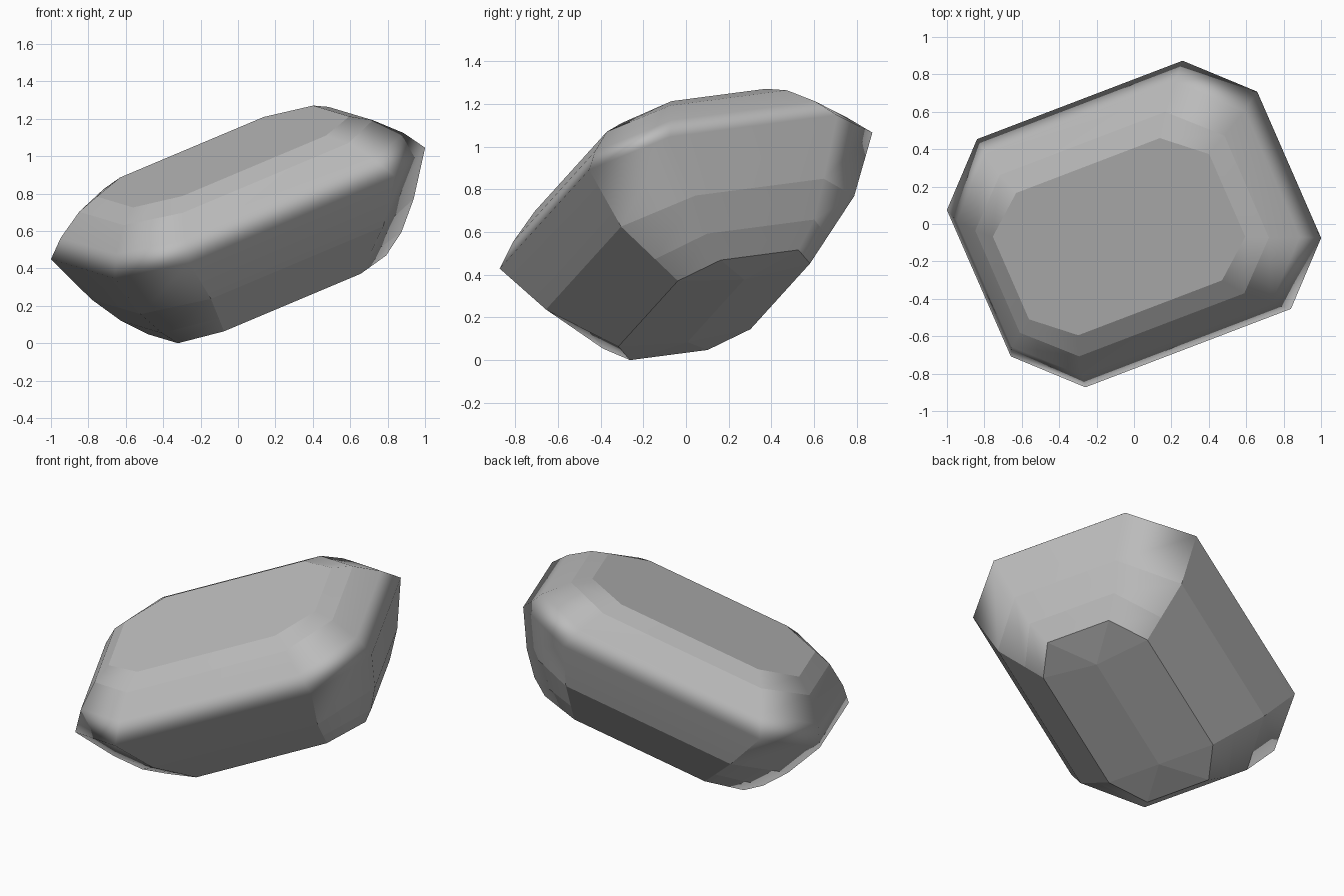
import bpy
import bmesh
from mathutils import Vector, Matrix

if "Cube" in bpy.data.objects:
    bpy.data.objects.remove(bpy.data.objects["Cube"], do_unlink=True)

stone_grey = bpy.data.materials.new("stone_grey")
stone_grey.use_nodes = True
colour = (0.5, 0.5, 0.5, 1)
stone_grey.diffuse_color = colour
stone_grey.node_tree.nodes["Principled BSDF"].inputs["Base Color"].default_value = colour

# Octagonal tiers, bottom to top: height, half length, half width,
# corner start along the length, corner end along the width
TIERS = [
    (-0.53, 0.64, 0.34, 0.42, 0.20),
    (-0.424, 0.736, 0.444, 0.464, 0.275),
    (-0.265, 0.84, 0.60, 0.53, 0.33),
    (0.0, 0.954, 0.729, 0.632, 0.43),
    (0.105, 0.885, 0.65, 0.58, 0.37),
    (0.217, 0.766, 0.533, 0.508, 0.30),
    (0.272, 0.665, 0.418, 0.442, 0.243),
]
GIRDLE = 3

bm = bmesh.new()


def ring(h, length, width, cu, cv):
    half = [(cu, -width), (length, -cv), (length, cv), (cu, width)]
    points = half + [(-x, -y) for x, y in half]
    return [bm.verts.new((x, y, h)) for x, y in points]


rings = [ring(*tier) for tier in TIERS]

# Tier walls
for low, high in zip(rings, rings[1:]):
    for i in range(8):
        j = (i + 1) % 8
        bm.faces.new((low[i], low[j], high[j], high[i]))

# Flat table on top
bm.faces.new(rings[-1])

# Shallow keel underneath
keel = [bm.verts.new((x, 0, TIERS[0][0] - 0.03)) for x in (0.4, -0.4)]
for i in range(8):
    j = (i + 1) % 8
    a, b = keel[i // 4], keel[j // 4]
    corners = [rings[0][j], rings[0][i], a]
    if a is not b:
        corners.append(b)
    bm.faces.new(corners)

# Soft shading around each tier, crisp edges between tiers
for face in bm.faces:
    face.smooth = True
for r, loop in enumerate(rings):
    for i in range(8):
        edge = bm.edges.get((loop[i], loop[(i + 1) % 8]))
        edge.smooth = r in (GIRDLE, GIRDLE + 1)
        if r < GIRDLE and i % 4 in (0, 3):
            bm.edges.get((loop[i], rings[r + 1][i])).smooth = False
for v in keel:
    for edge in v.link_edges:
        edge.smooth = False

# Tilt the stone onto its lower corner
up = Vector((-0.318, -0.27, 1)).normalized()
along = Vector((0.76, 0.29, 0.32))
along = (along - up * along.dot(up)).normalized()
across = up.cross(along)
tilt = Matrix((along, across, up)).transposed()
bm.transform(tilt.to_4x4())
drop = min(v.co.z for v in bm.verts)
bmesh.ops.translate(bm, verts=bm.verts, vec=(0, 0, -drop))
bmesh.ops.recalc_face_normals(bm, faces=bm.faces)

mesh = bpy.data.meshes.new("cut_stone")
bm.to_mesh(mesh)
bm.free()
mesh.materials.append(stone_grey)
stone = bpy.data.objects.new("cut_stone", mesh)
bpy.context.collection.objects.link(stone)

# Keep the broad facets flat
weighted = stone.modifiers.new("facet_normals", "WEIGHTED_NORMAL")
weighted.keep_sharp = True
weighted.weight = 80
